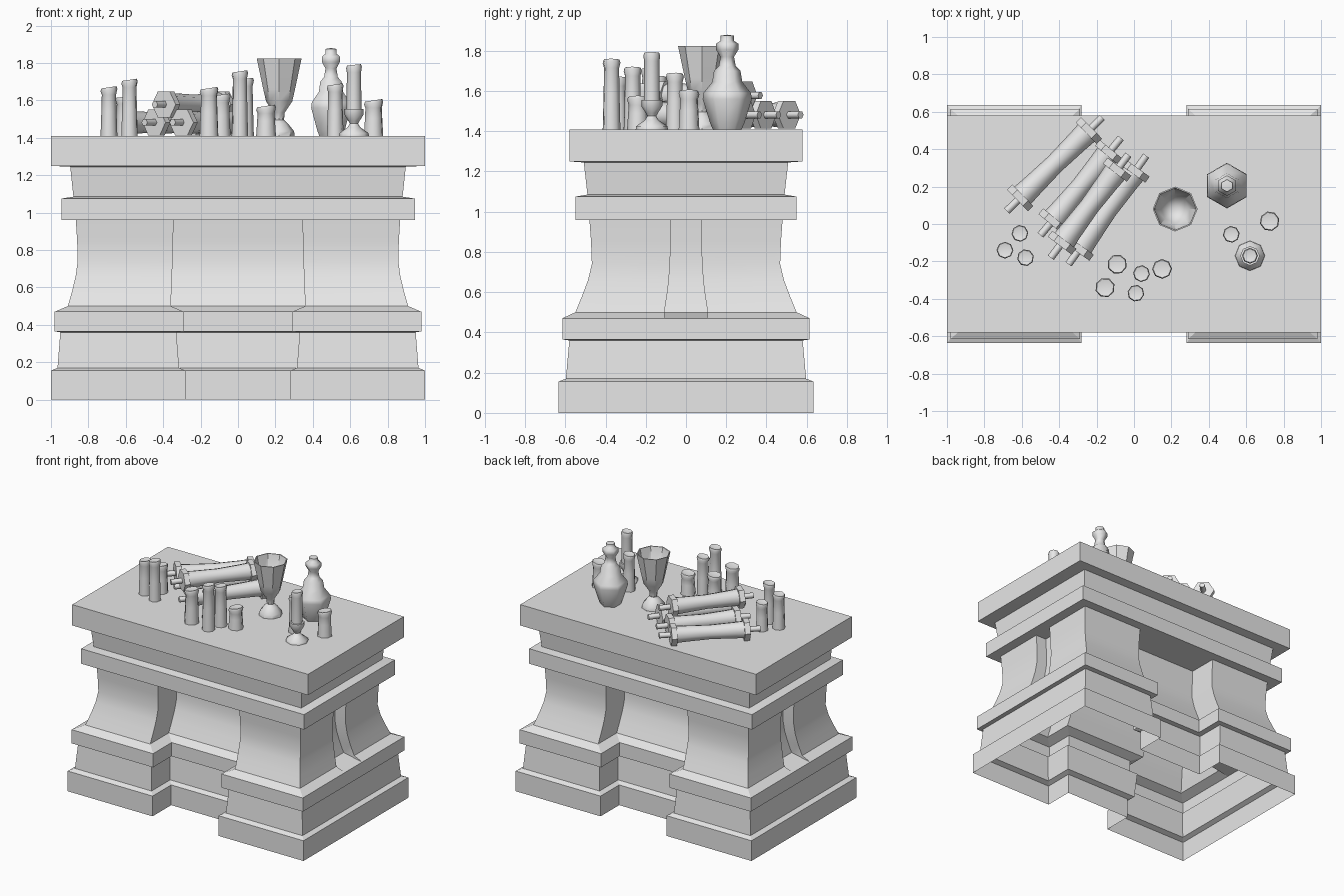
import bpy, bmesh, math
from mathutils import Matrix, Vector

cube = bpy.data.objects.get("Cube")
if cube:
    bpy.data.objects.remove(cube, do_unlink=True)

stone = bpy.data.materials.new("pale_grey")
stone.use_nodes = True
grey = (0.8, 0.8, 0.8, 1)
stone.diffuse_color = grey
stone.node_tree.nodes["Principled BSDF"].inputs["Base Color"].default_value = grey

TOP = 1.41  # height of the table surface


def finish(name, bm, angle):
    bmesh.ops.remove_doubles(bm, verts=bm.verts, dist=0.0001)
    bmesh.ops.dissolve_degenerate(bm, dist=0.0001, edges=bm.edges)
    bmesh.ops.recalc_face_normals(bm, faces=bm.faces)
    mesh = bpy.data.meshes.new(name)
    bm.to_mesh(mesh)
    bm.free()
    mesh.materials.append(stone)
    obj = bpy.data.objects.new(name, mesh)
    bpy.context.collection.objects.link(obj)
    bpy.ops.object.select_all(action='DESELECT')
    obj.select_set(True)
    bpy.context.view_layer.objects.active = obj
    bpy.ops.object.shade_smooth_by_angle(angle=math.radians(angle))
    return obj


def loft(bm, loops):
    rings = [[bm.verts.new(p) for p in loop] for loop in loops]
    for low, high in zip(rings, rings[1:]):
        n = len(low)
        for i in range(n):
            j = (i + 1) % n
            bm.faces.new((low[i], low[j], high[j], high[i]))
    return rings


def lathe(name, profile, sides, place, phase=0.0, tilt=0.0, angle=50):
    """Spin (radius, height) points; tilt slants the last rings."""
    bm = bmesh.new()
    loops = []
    for k, (r, h) in enumerate(profile):
        slant = tilt if k >= len(profile) - 3 else 0
        turn = [phase + math.tau * i / sides for i in range(sides)]
        loops.append([place @ Vector((r * math.cos(a), r * math.sin(a),
                                      h + slant * r * math.cos(a))) for a in turn])
    rings = loft(bm, loops)
    for ring, (r, h) in ((rings[0], profile[0]), (rings[-1], profile[-1])):
        if r > 0.001:
            bm.faces.new(ring)
    return finish(name, bm, angle)


def footprint(z, x, y, notch, inset, gap, groove):
    """Rectangle with a recess front and back and a groove on each side."""
    quarter = [(x - groove, gap), (x, gap), (x, y), (notch, y), (notch, y - inset)]
    half = quarter + [(-px, py) for px, py in reversed(quarter)]
    return [(px, py, z) for px, py in half + [(-px, -py) for px, py in half]]


# Table: one open-bottomed shell of stacked mouldings
IN = 0.225
layers = [
    (0.0, 1.0, 0.635, 0.28, IN, 0.1, 0),       # plinth
    (0.155, 1.0, 0.635, 0.28, IN, 0.1, 0),
    (0.17, 0.965, 0.597, 0.315, IN, 0.1, 0),   # lower course
    (0.36, 0.95, 0.58, 0.33, IN, 0.1, 0),
    (0.365, 0.98, 0.615, 0.29, IN, 0.1, 0),    # base band
    (0.47, 0.98, 0.615, 0.29, IN, 0.105, 0),
    (0.50, 0.91, 0.55, 0.36, IN, 0.108, 0.09),  # flared pillars
    (0.58, 0.887, 0.517, 0.356, IN, 0.095, 0.09),
    (0.66, 0.868, 0.487, 0.353, IN, 0.085, 0.09),
    (0.74, 0.857, 0.468, 0.35, IN, 0.08, 0.09),
    (0.85, 0.86, 0.472, 0.347, IN, 0.075, 0.09),
    (0.96, 0.867, 0.48, 0.345, IN, 0.075, 0.09),
    (0.96, 0.945, 0.55, 0.345, 0, 0.075, 0),   # upper band
    (1.075, 0.945, 0.55, 0.345, 0, 0.075, 0),
    (1.085, 0.88, 0.49, 0.345, 0, 0.075, 0),   # neck
    (1.245, 0.897, 0.508, 0.345, 0, 0.075, 0),
    (1.25, 1.0, 0.58, 0.345, 0, 0.075, 0),     # top slab
    (TOP, 1.0, 0.58, 0.345, 0, 0.075, 0),
]
bm = bmesh.new()
rings = loft(bm, [footprint(*layer) for layer in layers])
bm.faces.new(rings[-1])
finish("stone_table", bm, 25)


def stand(x, y):
    return Matrix.Translation((x, y, TOP))


# Candles: slanted, slightly dished tops
candles = [(-0.69, -0.14, 0.26), (-0.61, -0.05, 0.21), (-0.58, -0.18, 0.30),
           (-0.155, -0.34, 0.255), (-0.09, -0.215, 0.22), (0.01, -0.37, 0.345),
           (0.04, -0.265, 0.305), (0.15, -0.24, 0.16), (0.52, -0.055, 0.275),
           (0.725, 0.015, 0.19)]
for i, (x, y, h) in enumerate(candles):
    r = 0.053 if i in (3, 4, 7, 9) else 0.045
    profile = [(r, 0), (r * 0.9, h * 0.5), (r * 0.85, h - 0.04), (r, h - 0.015),
               (r * 0.9, h), (0, h - 0.01)]
    lathe(f"candle_{i + 1}", profile, 8, stand(x, y), phase=i * 0.9, tilt=0.15)

# Candlestick with its candle
spot = stand(0.62, -0.17)
lathe("candlestick", [(0.08, 0), (0.078, 0.015), (0.035, 0.045), (0.022, 0.065),
                      (0.03, 0.08), (0.052, 0.115), (0.052, 0.145), (0, 0.145)], 8, spot)
lathe("candlestick_candle", [(0.04, 0.14), (0.038, 0.34), (0.042, 0.365),
                             (0.037, 0.38), (0, 0.37)], 8, spot, tilt=0.1)

# Goblet with a hollow cup
lathe("goblet", [(0.083, 0), (0.08, 0.025), (0.048, 0.065), (0.026, 0.085),
                 (0.03, 0.125), (0.07, 0.185), (0.085, 0.25), (0.12, 0.415),
                 (0.113, 0.415), (0.075, 0.25), (0, 0.19)], 8, stand(0.22, 0.08), angle=40)

# Stoppered bottle
lathe("bottle", [(0.072, 0), (0.085, 0.03), (0.122, 0.15), (0.118, 0.18),
                 (0.075, 0.235), (0.066, 0.29), (0.042, 0.315), (0.034, 0.36),
                 (0.055, 0.395), (0.055, 0.425), (0.033, 0.44), (0.033, 0.465),
                 (0, 0.47)], 6, stand(0.497, 0.205), phase=math.pi / 6, angle=61)

# Scrolls: rod, two hexagonal end caps and a rolled sheet
scrolls = [((-0.68, 0.07), (-0.17, 0.57), 0.072), ((-0.50, -0.06), (-0.07, 0.46), 0.072),
           ((-0.445, -0.18), (-0.03, 0.37), 0.168), ((-0.35, -0.215), (0.065, 0.365), 0.072)]
for i, (start, end, z) in enumerate(scrolls):
    a, b = Vector((*start, TOP + z)), Vector((*end, TOP + z))
    length = (b - a).length
    axis = (b - a) / length
    up = Vector((0, 0, 1))
    frame = Matrix((up.cross(axis), up, axis)).transposed().to_4x4()
    place = Matrix.Translation(a) @ frame
    lathe(f"scroll_{i + 1}_rod", [(0.02, 0), (0.02, length)], 6, place, angle=61)
    for side, d in (("near", 0.08), ("far", length - 0.12)):
        lathe(f"scroll_{i + 1}_{side}_cap", [(0.08, d), (0.08, d + 0.04)], 6, place)
    s, e = 0.12, length - 0.12
    lathe(f"scroll_{i + 1}_sheet", [(0.064, s), (0.06, s + 0.06), (0.053, length / 2),
                                    (0.06, e - 0.06), (0.064, e)], 8, place)
